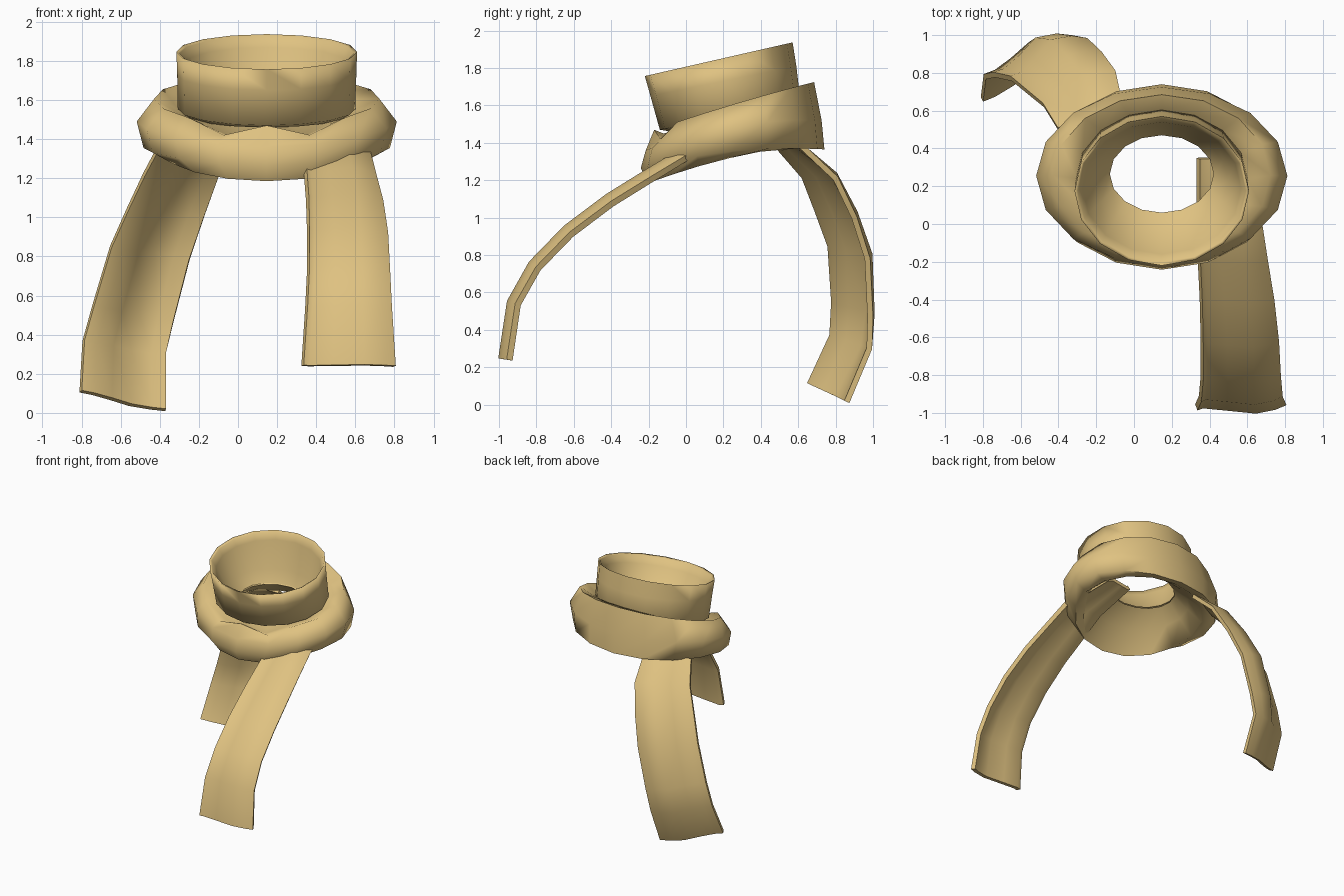
import bpy
import bmesh
import math
from mathutils import Vector

cube = bpy.data.objects.get("Cube")
if cube:
    bpy.data.objects.remove(cube, do_unlink=True)

# One sandy cloth colour
cloth = bpy.data.materials.new("sand_cloth")
cloth.use_nodes = True
colour = (0.74, 0.54, 0.22, 1.0)
cloth.diffuse_color = colour
shader = next(n for n in cloth.node_tree.nodes if n.type == 'BSDF_PRINCIPLED')
shader.inputs["Base Color"].default_value = colour
shader.inputs["Roughness"].default_value = 0.9

CENTRE_X = 0.147
SIDES = 16


def finish(name, bm, angle, thickness=0.0):
    """Turn a bmesh into a shaded cloth object, optionally thickened."""
    bmesh.ops.recalc_face_normals(bm, faces=bm.faces)
    mesh = bpy.data.meshes.new(name)
    bm.to_mesh(mesh)
    bm.free()
    mesh.materials.append(cloth)
    obj = bpy.data.objects.new(name, mesh)
    bpy.context.collection.objects.link(obj)
    bpy.ops.object.select_all(action='DESELECT')
    obj.select_set(True)
    bpy.context.view_layer.objects.active = obj
    if thickness:
        solid = obj.modifiers.new("thickness", 'SOLIDIFY')
        solid.thickness = thickness
        solid.offset = 0
        bpy.ops.object.modifier_apply(modifier=solid.name)
    bpy.ops.object.shade_smooth_by_angle(angle=math.radians(angle))
    return obj


def bridge(bm, rows, closed):
    """Join neighbouring rows of vertices with quads."""
    for a, b in zip(rows, rows[1:]):
        count = len(a) if closed else len(a) - 1
        for i in range(count):
            j = (i + 1) % len(a)
            bm.faces.new((a[i], a[j], b[j], b[i]))


def tilted_loop(name, rings, angle):
    """Closed band from rings: half width, front y, back y, front z, back z,
    side lift, and the depth of the two folds beside the front."""
    bm = bmesh.new()
    rows = []
    for half, yf, yb, zf, zb, lift, fold in rings:
        row = []
        for i in range(SIDES):
            a = math.tau * i / SIDES
            t = (1 - math.cos(a)) / 2
            z = zf + (zb - zf) * t + lift * math.sin(a) ** 2
            if i in (1, SIDES - 1):
                z -= fold
            row.append(bm.verts.new((CENTRE_X + half * math.sin(a),
                                     yf + (yb - yf) * t, z)))
        rows.append(row)
    bridge(bm, rows + rows[:1], True)
    return finish(name, bm, angle)


def hanging_tail(name, rows, section, thickness):
    """Strip between paired edge points; section gives (position, bulge share)."""
    bm = bmesh.new()
    left = [Vector(r[0]) for r in rows]
    right = [Vector(r[1]) for r in rows]
    middle = [(a + b) / 2 for a, b in zip(left, right)]
    grid = []
    for i, (_, _, bulge) in enumerate(rows):
        along = middle[min(i + 1, len(rows) - 1)] - middle[max(i - 1, 0)]
        across = right[i] - left[i]
        outward = across.cross(along).normalized()
        grid.append([bm.verts.new(left[i] + across * s + outward * bulge * k)
                     for s, k in section])
    bridge(bm, grid, False)
    return finish(name, bm, 60, thickness)


# Upright collar: from the inner opening, up over the rim and down the outside
tilted_loop("collar", [
    (.275, .06, .47, 1.49, 1.54, 0, 0),
    (.35, -.06, .51, 1.55, 1.64, 0, 0),
    (.42, -.16, .54, 1.70, 1.87, 0, 0),
    (.445, -.20, .555, 1.752, 1.925, 0, 0),
    (.462, -.22, .57, 1.757, 1.937, 0, 0),
    (.458, -.19, .59, 1.65, 1.81, 0, 0),
    (.455, -.14, .61, 1.47, 1.64, 0, 0),
    (.40, -.08, .57, 1.46, 1.58, 0, 0),
], 120)

# Thick lower wrap with a hollow underside rising to the opening
tilted_loop("lower_wrap", [
    (.275, .06, .47, 1.48, 1.53, 0, 0),
    (.40, -.09, .57, 1.37, 1.45, .01, 0),
    (.52, -.20, .66, 1.185, 1.39, .03, 0),
    (.63, -.242, .74, 1.265, 1.365, .04, 0),
    (.665, -.215, .725, 1.36, 1.52, .05, 0),
    (.575, -.17, .685, 1.47, 1.725, .01, .06),
    (.45, -.12, .60, 1.45, 1.69, -.02, .05),
    (.37, -.02, .54, 1.47, 1.58, 0, 0),
], 80)

# Front tail: (y, z, right edge x, left edge x) along its fall
front_path = [
    (.35, 1.41, .34, .58),
    (0, 1.33, .34, .67),
    (-.19, 1.215, .345, .70),
    (-.40, 1.085, .355, .735),
    (-.62, .92, .36, .76),
    (-.80, .735, .36, .77),
    (-.91, .54, .35, .78),
    (-.955, .24, .33, .80),
]
hanging_tail("front_tail",
             [((xl, y, z), (xr, y, z), .04) for y, z, xr, xl in front_path],
             [(0, -.3), (.12, .3), (.33, .8), (.66, .4), (.93, .1), (1, .4)], .035)

# Back tail: paired edge points and how far the middle bulges outward
hanging_tail("back_tail", [
    ((-.40, .50, 1.37), (-.06, .62, 1.38), .02),
    ((-.48, .63, 1.22), (-.10, .80, 1.21), .05),
    ((-.565, .70, 1.04), (-.175, .90, 1.0), .07),
    ((-.65, .77, .85), (-.25, .97, .78), .08),
    ((-.74, .79, .55), (-.33, .985, .47), .07),
    ((-.79, .78, .37), (-.37, .98, .30), .05),
    ((-.805, .66, .11), (-.37, .86, .015), .03),
], [(0, 0), (.14, -.1), (.36, .3), (.62, 1), (.85, .6), (1, 0)], .03)
